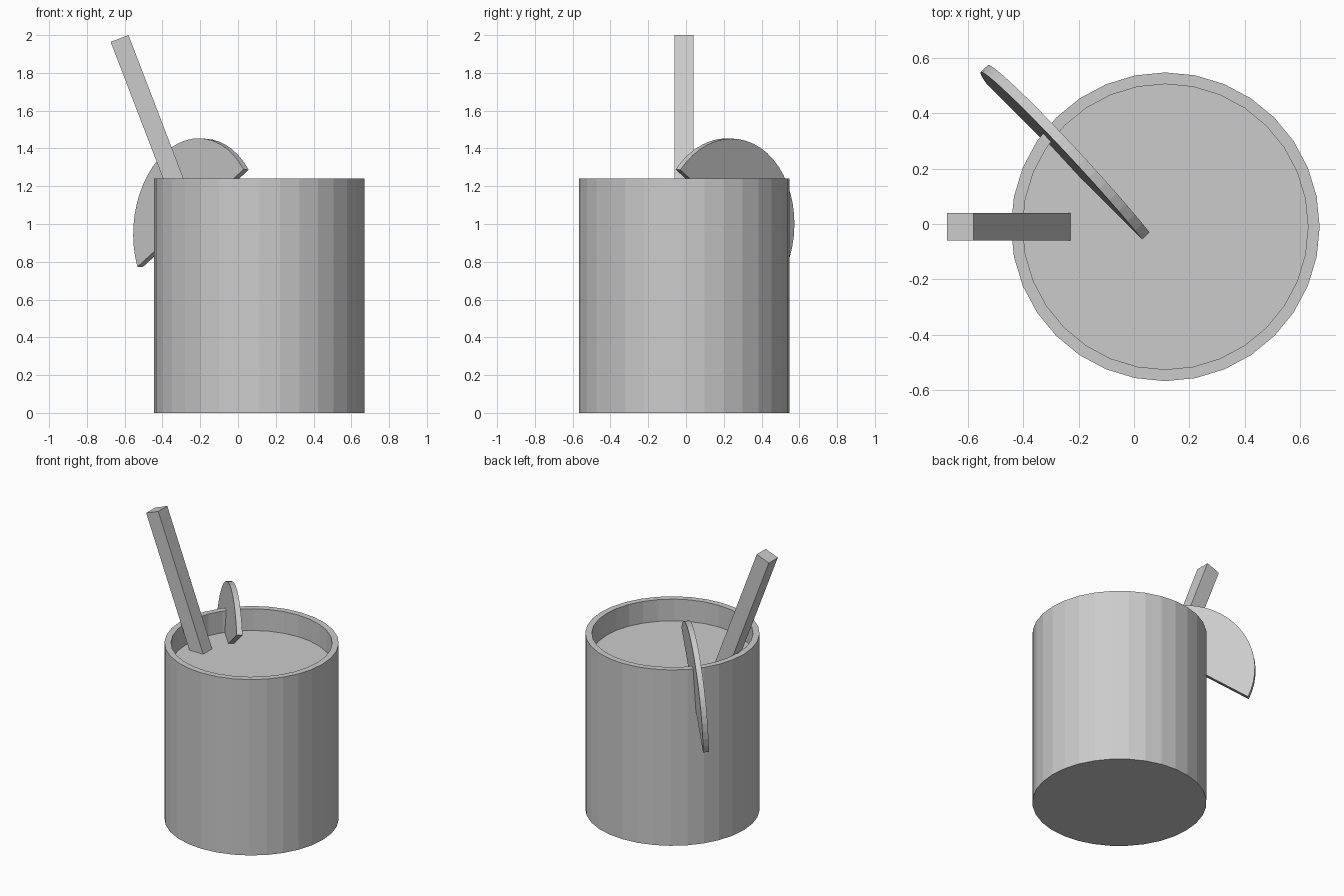
import bpy, bmesh, math
from mathutils import Matrix, Vector

if "Cube" in bpy.data.objects:
    bpy.data.objects.remove(bpy.data.objects["Cube"])

SIDES = 32
CUP_X, CUP_Y = 0.113, -0.01
CUP_R, INNER_R = 0.557, 0.515
CUP_H, DRINK_Z = 1.24, 1.087


def finish(name, bm):
    bmesh.ops.recalc_face_normals(bm, faces=bm.faces)
    mesh = bpy.data.meshes.new(name)
    bm.to_mesh(mesh)
    bm.free()
    obj = bpy.data.objects.new(name, mesh)
    bpy.context.collection.objects.link(obj)
    return obj


def ring(bm, r, z):
    return [bm.verts.new((CUP_X + r * math.cos(2 * math.pi * i / SIDES),
                          CUP_Y + r * math.sin(2 * math.pi * i / SIDES), z))
            for i in range(SIDES)]


def bridge(bm, a, b):
    n = len(a)
    for i in range(n):
        j = (i + 1) % n
        bm.faces.new((a[i], a[j], b[j], b[i]))


# cup: outer wall, rim and inner wall down to the drink
bm = bmesh.new()
rings = [ring(bm, r, z) for r, z in ((CUP_R, 0), (CUP_R, CUP_H),
                                     (INNER_R, CUP_H), (INNER_R, DRINK_Z))]
for a, b in zip(rings, rings[1:]):
    bridge(bm, a, b)
bm.faces.new(rings[0])
# drink surface closes the recess
bm.faces.new(rings[-1])
finish("cup_with_drink", bm)

# straw: square bar leaning to the left, its foot under the drink surface
lean = math.radians(-21)
axis = Vector((math.sin(lean), 0, math.cos(lean)))
top = Vector((-0.627, -0.01, 1.982))
length = 1.05
bm = bmesh.new()
bmesh.ops.create_cube(bm, size=1, matrix=(
    Matrix.Translation(top - axis * length / 2)
    @ Matrix.Rotation(lean, 4, 'Y')
    @ Matrix.Diagonal((0.101, 0.1, length, 1))))
finish("straw", bm)

# fruit slice: circle segment hooked over the rim, leaning slightly back
slope, tilt = math.radians(33), math.radians(4.2)
radius, chord_offset, thick = 0.478, 0.065, 0.037
back = Vector((1, 1, 0)).normalized()
along = Vector((1, -1, 0)).normalized()
chord = along * math.cos(slope) + Vector((0, 0, math.sin(slope)))
up0 = -along * math.sin(slope) + Vector((0, 0, math.cos(slope)))
up = up0 * math.cos(tilt) + back * math.sin(tilt)
normal = back * math.cos(tilt) - up0 * math.sin(tilt)
center = Vector((-0.238, 0.238, 1.03)) - up * chord_offset
start = math.asin(chord_offset / radius)
STEPS = 24
bm = bmesh.new()
sides = []
for s in (-0.5, 0.5):
    row = []
    for i in range(STEPS + 1):
        a = start + (math.pi - 2 * start) * i / STEPS
        row.append(bm.verts.new(center + chord * radius * math.cos(a)
                                + up * radius * math.sin(a) + normal * thick * s))
    bm.faces.new(row)
    sides.append(row)
bridge(bm, *sides)
finish("fruit_slice", bm)
